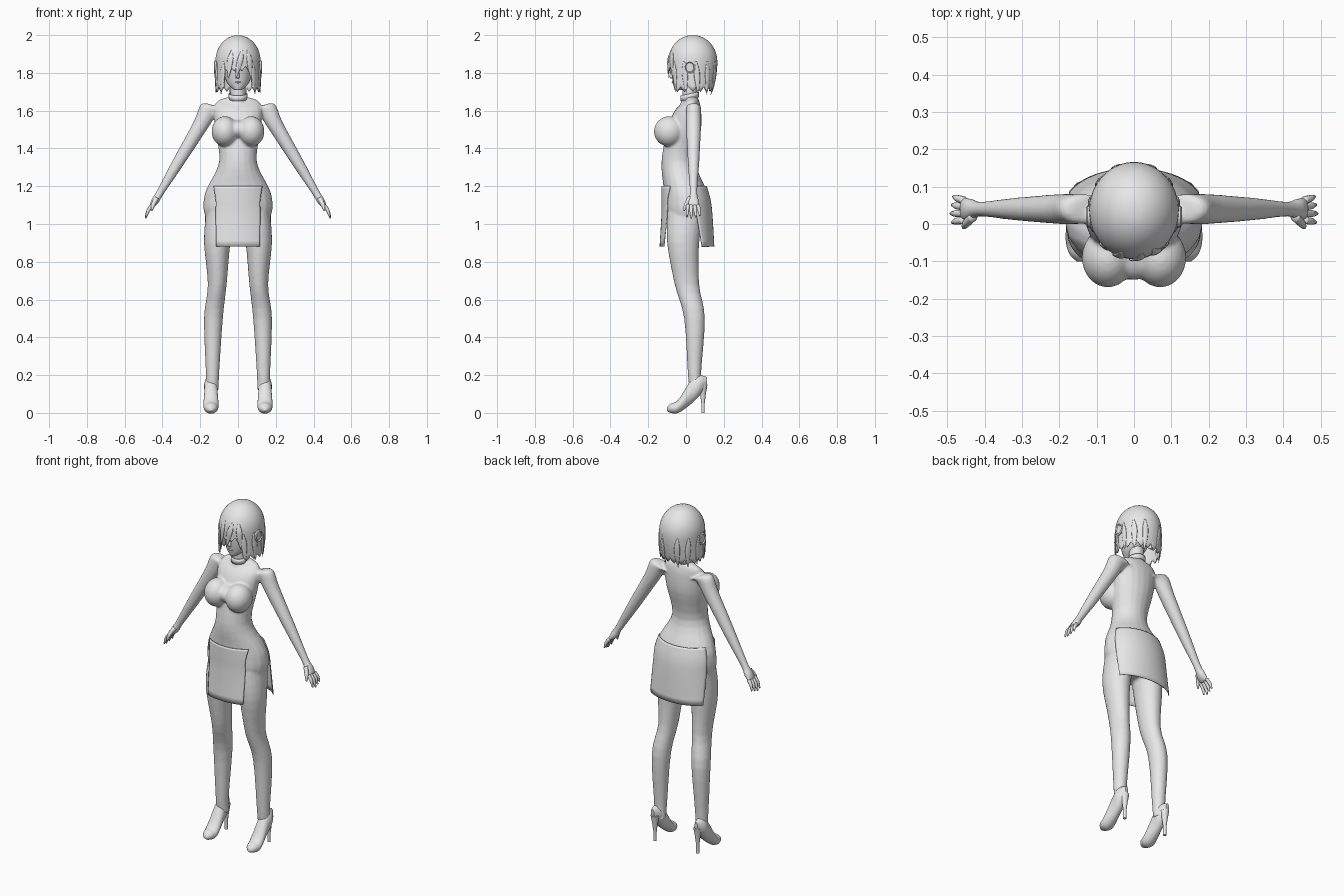
import bpy, bmesh, math
from mathutils import Vector, Matrix

default_cube = bpy.data.objects.get("Cube")
if default_cube:
    bpy.data.objects.remove(default_cube, do_unlink=True)

grey = bpy.data.materials.new("plain_grey")
grey.use_nodes = True
grey.diffuse_color = (.8, .8, .8, 1)
grey.node_tree.nodes["Principled BSDF"].inputs["Base Color"].default_value = grey.diffuse_color

X, Y, Z = Vector((1, 0, 0)), Vector((0, 1, 0)), Vector((0, 0, 1))
SIDES = ((1, "left"), (-1, "right"))


def ring(centre, across, along, count=20):
    turns = [k * math.tau / count for k in range(count)]
    return [Vector(centre) + across * math.cos(t) + along * math.sin(t) for t in turns]


def flow(rows, steps=4):
    """Fill in a smooth run of sections between the given ones."""
    points = [Vector(row) for row in rows]
    padded = [points[0], *points, points[-1]]
    dense = []
    for a, b, c, d in zip(padded, padded[1:], padded[2:], padded[3:]):
        for k in range(steps):
            t = k / steps
            bend = (a * 2 - b * 5 + c * 4 - d) * t + (b * 3 - a - c * 3 + d) * t * t
            dense.append(b + (c - a + bend) * t / 2)
    return dense + [points[-1]]


def loft(bm, rings, caps=True, closed=True):
    rows = [[bm.verts.new(point) for point in points] for points in rings]
    count = len(rows[0])
    for upper, lower in zip(rows, rows[1:]):
        for k in range(count if closed else count - 1):
            following = (k + 1) % count
            bm.faces.new((upper[k], upper[following], lower[following], lower[k]))
    if caps:
        bm.faces.new(rows[0])
        bm.faces.new(rows[-1])
    return rows


def stack(bm, rows, side=1):
    """Loft level ovals given as height, inner, outer, front and back."""
    loft(bm, [ring((side * (inner + outer) / 2, (front + back) / 2, height),
                   X * (outer - inner) / 2, Y * (back - front) / 2)
              for height, inner, outer, front, back in flow(rows)])


def ball(bm, centre, radii):
    place = Matrix.Translation(centre) @ Matrix.Diagonal((*radii, 1))
    bmesh.ops.create_uvsphere(bm, u_segments=24, v_segments=14, radius=1, matrix=place)


def finish(name, bm, sharp=50, thickness=None):
    bmesh.ops.recalc_face_normals(bm, faces=bm.faces[:])
    mesh = bpy.data.meshes.new(name)
    bm.to_mesh(mesh)
    bm.free()
    mesh.materials.append(grey)
    mesh.polygons.foreach_set("use_smooth", [True] * len(mesh.polygons))
    mesh.set_sharp_from_angle(angle=math.radians(sharp))
    part = bpy.data.objects.new(name, mesh)
    bpy.context.collection.objects.link(part)
    if thickness:
        shell = part.modifiers.new("thickness", "SOLIDIFY")
        shell.thickness, shell.offset = thickness, -1
    return part


def tube(name, centres, radii, across, along, flatness=1):
    bm = bmesh.new()
    sections = flow([(*centre, radius) for centre, radius in zip(centres, radii)])
    loft(bm, [ring(s[:3], across * s[3], along * s[3] * flatness, count=10) for s in sections])
    finish(name, bm, sharp=180)


# Body: torso, bust, arms and legs fused into one smooth skin
torso = [(.97, .14, -.08, .08), (1.06, .18, -.12, .12), (1.14, .18, -.12, .12),
         (1.2, .16, -.12, .1), (1.33, .1, -.13, .05), (1.5, .12, -.1, .08),
         (1.6, .13, -.06, .08), (1.65, .11, -.01, .07), (1.67, .06, 0, .06)]
leg = [(1.06, .01, .17, -.1, .1), (.9, .04, .18, -.1, .07), (.68, .06, .16, -.06, .07),
       (.5, .08, .18, -.01, .1), (.2, .1, .17, .01, .08), (.12, .1, .17, .02, .09)]
arm = [(.1, 1.61, .04, .04), (.15, 1.61, .05, .04), (.2, 1.52, .04, .04),
       (.32, 1.32, .03, .03), (.41, 1.17, .02, .02), (.44, 1.12, .02, .03), (.46, 1.09, .01, .03)]
bm = bmesh.new()
stack(bm, [(height, -half, half, front, back) for height, half, front, back in torso])
loft(bm, [ring((0, .02, height), X * radius, Y * radius)
          for height, radius in ((1.6, .06), (1.67, .04), (1.77, .04))])
ball(bm, (0, -.08, 1.5), (.08, .07, .05))
for side, tag in SIDES:
    stack(bm, leg, side)
    slope = Vector((side * .9, 0, .5))
    loft(bm, [ring((side * x, .04, height), slope * thick, Y * wide)
              for x, height, thick, wide in flow(arm)])
    ball(bm, (side * .07, -.09, 1.49), (.07, .08, .08))
body = finish("body", bm)
skin = body.modifiers.new("fuse", "REMESH")
skin.mode, skin.voxel_size, skin.use_smooth_shade = "VOXEL", .007, True
soften = body.modifiers.new("soften", "SMOOTH")
soften.factor, soften.iterations = .5, 5

for side, tag in SIDES:
    # Fingers fan out from the palm and curl slightly inward
    slope = Vector((side * .9, 0, .5))
    for k, name in enumerate(("index", "middle", "ring", "little")):
        reach = 1 - abs(k - 1) / 10
        root = Vector((side * .455, .01 + k * .018, 1.1))
        tip = root + Vector((side * .035, (k - 1) * .006, -.07)) * reach
        knuckle = (root + tip) / 2 + slope * .005
        tube(f"{tag}_{name}_finger", (root, knuckle, tip), (.01, .009, .004), slope, Y)
    thumb = [(side * .43, .02, 1.14), (side * .45, 0, 1.1), (side * .457, -.01, 1.07)]
    tube(f"{tag}_thumb", thumb, (.013, .011, .004), slope, Y)

    # High-heeled shoe, lofted from toe to heel
    shoe = [(-.1, .01, .03, .01), (-.08, 0, .05, .03), (-.04, 0, .07, .04),
            (.03, .05, .18, .035), (.07, .09, .2, .035), (.11, .14, .19, .01)]
    bm = bmesh.new()
    loft(bm, [ring((side * .143, y, (sole + top) / 2), X * half, Z * (top - sole) / 2)
              for y, sole, top, half in flow(shoe)])
    finish(f"{tag}_shoe", bm)
    bm = bmesh.new()
    loft(bm, [ring((side * .14, .09, height), X * radius, Y * radius)
              for height, radius in ((.15, .024), (.1, .015), (.05, .009), (0, .009))])
    finish(f"{tag}_heel", bm)


# Skirt panels wrapped round the hips and open at the sides
def skirt_panel(name, facing, rows):
    steps = 24
    fan = [2 * k / steps - 1 for k in range(steps + 1)]
    bm = bmesh.new()
    loft(bm, [[(half * math.sin(f * reach), middle + facing * depth * math.cos(f * reach), height)
               for f in fan] for height, half, middle, depth, reach in flow(rows)],
         caps=False, closed=False)
    finish(name, bm, thickness=.005)


skirt_panel("front_skirt_panel", -1, [(1.2, .165, -.01, .12, .9), (1.13, .184, 0, .13, .7),
                                      (1.05, .184, -.01, .12, .7), (.88, .18, -.05, .09, .7)])
skirt_panel("back_skirt_panel", 1, [(1.2, .165, -.01, .12, 1.2), (1.13, .184, 0, .13, 1.2),
                                    (1.05, .188, .01, .13, 1.2), (.88, .187, .05, .1, 1.2)])

# Head with chin, nose and lips
head = [(1.71, .02, -.06, -.02), (1.75, .06, -.07, .06), (1.83, .08, -.08, .12),
        (1.9, .09, -.07, .13), (1.97, .04, -.01, .08)]
bm = bmesh.new()
stack(bm, [(height, -half, half, front, back) for height, half, front, back in head])
finish("head", bm, sharp=180)
tube("nose", [(0, -.07, 1.82), (0, -.08, 1.78), (0, -.07, 1.77)], (.004, .009, .004), X, Y)
bm = bmesh.new()
ball(bm, (0, -.07, 1.75), (.016, .006, .005))
finish("lips", bm)

# Collar band, raised at the back
bm = bmesh.new()
loft(bm, [ring((0, .02, height), X * .05, Y * .05 + Z * .01) for height in (1.66, 1.69)], caps=False)
finish("collar", bm, thickness=.006)


# Bob haircut: domed shell with a jagged lower edge
CROWN, DOME, EDGE = 1.86, .14, 1.7


def hair_edge(angle, k):
    jag = abs(k % 4 - 2) * .013
    return EDGE + jag + (.11 if abs(angle) < .62 else 0)


def hair_point(angle, height):
    up = max(0, height - CROWN) / DOME
    down = max(0, CROWN - height) / DOME
    spread = math.sqrt(1 - up * up)
    rear = max(0, -math.cos(angle))
    tuck = 1 - .15 * rear * down * down
    return Vector((.12 * spread * math.sin(angle),
                   .036 - .13 * spread * tuck * math.cos(angle), height))


count = 72
angles = [k * math.tau / count - math.pi for k in range(count)]
dome_rows = [[hair_point(a, CROWN + DOME * math.cos(k * math.pi / 20)) for a in angles]
             for k in range(1, 11)]
fall_rows = [[hair_point(a, CROWN + (hair_edge(a, k) - CROWN) * j / 6) for k, a in enumerate(angles)]
             for j in range(1, 7)]
bm = bmesh.new()
shell_rows = loft(bm, dome_rows + fall_rows, caps=False)
bm.faces.new(shell_rows[0])
finish("hair", bm, sharp=60, thickness=.007)


# Loose locks hanging over the shell
def hair_lock(name, angle, sweep, top, bottom):
    centres = [hair_point(angle + sweep * t, top + (bottom - top) * t) for t in (0, .3, .65, 1)]
    across = Vector((math.cos(angle), math.sin(angle), 0))
    outward = Vector((math.sin(angle), -math.cos(angle), 0))
    tube(name, centres, (.004, .016, .013, .001), across, outward, flatness=.3)


for name, angle, sweep in (("left", .5, .1), ("middle", .2, -.3), ("right", -.3, -.15)):
    hair_lock(f"{name}_fringe_lock", angle, sweep, 1.92, 1.77)
for side, tag in SIDES:
    for k in range(5):
        hair_lock(f"{tag}_hair_lock_{k + 1}", side * (.7 + k / 2), side * .1, CROWN, EDGE - .005 * k)

# Round hair ornaments over the ears
for side, tag in SIDES:
    bm = bmesh.new()
    loft(bm, [ring((side * x, .02, 1.83), Y * radius, Z * radius * 1.2, count=16)
              for x, radius in ((.1, .03), (.124, .03), (.128, .024), (.122, .02))])
    finish(f"{tag}_ear_ornament", bm, sharp=30)
